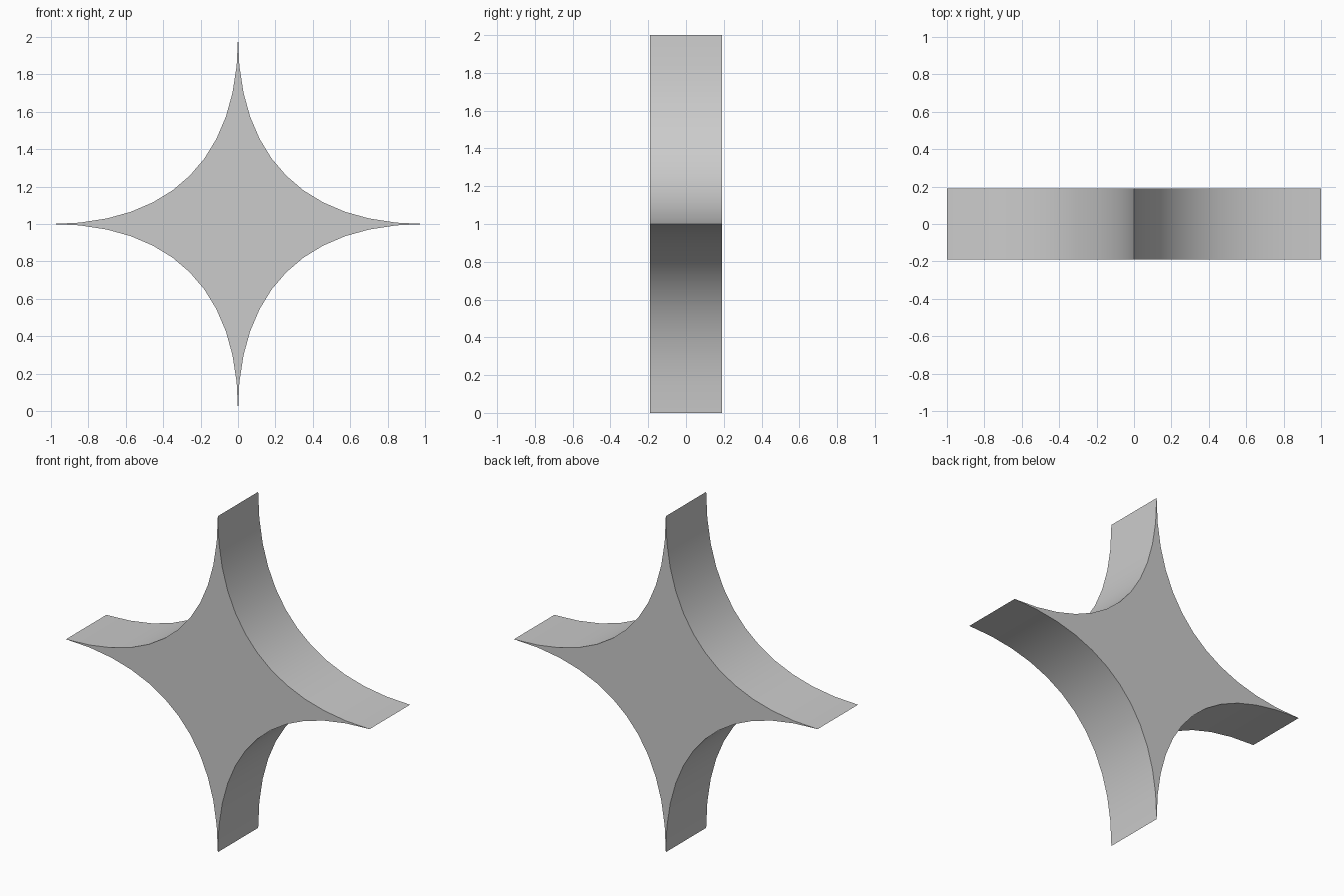
import bpy
import math
from mathutils import Vector, Matrix

if "Cube" in bpy.data.objects:
    bpy.data.objects.remove(bpy.data.objects["Cube"])

HANDLE = 0.355    # distance of the curve handles from the centre
HALF_DEPTH = 0.19

# Four-pointed star outline: one cusp per arm, handles pulled towards the centre
curve = bpy.data.curves.new("star", "CURVE")
curve.dimensions = "2D"
curve.fill_mode = "BOTH"
curve.resolution_u = 12
curve.extrude = HALF_DEPTH
spline = curve.splines.new("BEZIER")
spline.bezier_points.add(3)
spline.use_cyclic_u = True
spline.use_smooth = True
for i, point in enumerate(spline.bezier_points):
    direction = Vector((math.cos(i * math.pi / 2), math.sin(i * math.pi / 2), 0))
    point.handle_left_type = point.handle_right_type = "FREE"
    point.co = direction
    point.handle_left = point.handle_right = direction * HANDLE

# Stand the star upright, facing the front, and turn it into a mesh
star = bpy.data.objects.new("star", curve)
bpy.context.collection.objects.link(star)
bpy.context.view_layer.objects.active = star
star.select_set(True)
bpy.ops.object.convert(target="MESH")
star = bpy.context.object
star.data.transform(Matrix.Translation((0, 0, 1)) @ Matrix.Rotation(math.pi / 2, 4, "X"))
bpy.ops.object.shade_smooth_by_angle(angle=math.radians(30))
